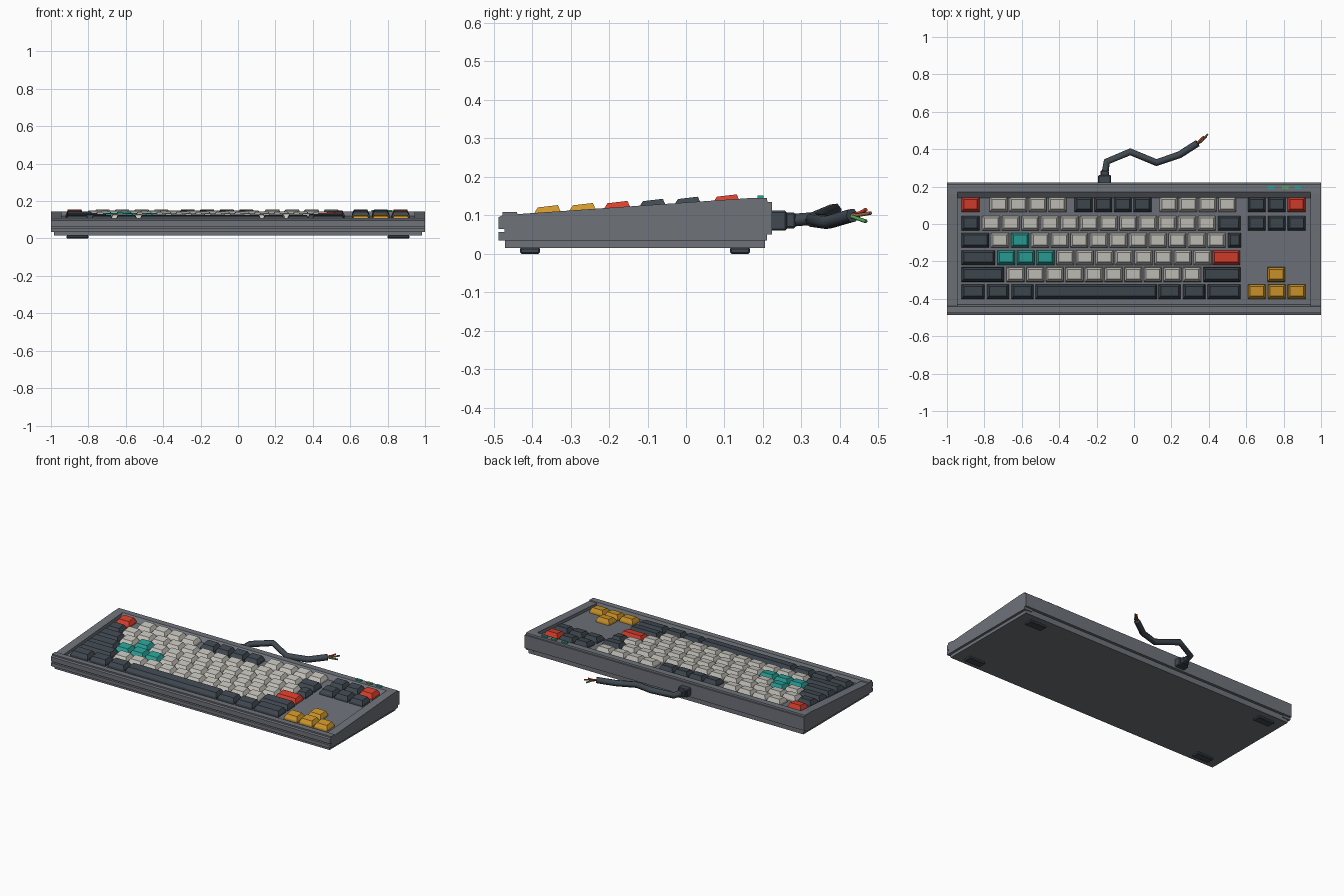
import bpy, bmesh
from mathutils import Vector

cube = bpy.data.objects.get("Cube")
if cube:
    bpy.data.objects.remove(cube)


def material(name, code):
    def lin(i):
        c = int(code[i:i + 2], 16) / 255
        return c / 12.92 if c < 0.04 else ((c + 0.055) / 1.055) ** 2.4
    col = (lin(0), lin(2), lin(4), 1)
    m = bpy.data.materials.new(name)
    m.use_nodes = True
    m.diffuse_color = col
    m.node_tree.nodes["Principled BSDF"].inputs["Base Color"].default_value = col
    return m


GREY = material("case grey", "6E7279")
DARK = material("slate", "404951")
PALE = material("warm white", "C6C4BC")
RED = material("red", "D93F2E")
TEAL = material("teal", "2AA198")
AMBER = material("amber", "D0982B")
GREEN = material("green", "4FA85A")
COPPER = material("copper", "9A6A48")


def finish(name, bm, mat):
    bmesh.ops.recalc_face_normals(bm, faces=bm.faces)
    me = bpy.data.meshes.new(name)
    bm.to_mesh(me)
    bm.free()
    me.materials.append(mat)
    ob = bpy.data.objects.new(name, me)
    bpy.context.collection.objects.link(ob)
    return ob


def extrude_x(name, profile, x0, x1, mat):
    """Solid from a (y, z) outline swept along x."""
    bm = bmesh.new()
    face = bm.faces.new([bm.verts.new((x0, y, z)) for y, z in profile])
    ext = bmesh.ops.extrude_face_region(bm, geom=[face])["geom"]
    verts = [v for v in ext if isinstance(v, bmesh.types.BMVert)]
    bmesh.ops.translate(bm, verts=verts, vec=(x1 - x0, 0, 0))
    return finish(name, bm, mat)


def box(name, lo, hi, mat, bevel=0):
    outline = [(lo[1], lo[2]), (hi[1], lo[2]), (hi[1], hi[2]), (lo[1], hi[2])]
    ob = extrude_x(name, outline, lo[0], hi[0], mat)
    if bevel:
        ob.modifiers.new("bevel", "BEVEL").width = bevel
    return ob


def tube(name, points, radius, mat):
    cu = bpy.data.curves.new(name, "CURVE")
    cu.dimensions = "3D"
    cu.bevel_depth = radius
    cu.bevel_resolution = 1
    cu.use_fill_caps = True
    sp = cu.splines.new("POLY")
    sp.points.add(len(points) - 1)
    for p, co in zip(sp.points, points):
        p.co = (*co, 1)
    cu.materials.append(mat)
    ob = bpy.data.objects.new(name, cu)
    bpy.context.collection.objects.link(ob)


SLOPE = 0.06


def plate_z(y):
    return 0.09 + SLOPE * (y + 0.36)


# Case: lower tray, sloping key plate, side rails, front and back bars
box("lower_tray", (-0.985, -0.47, 0.015), (0.985, 0.205, 0.06), GREY)
extrude_x("key_plate", [(-0.46, 0.04), (0.2, 0.04), (0.2, plate_z(0.2)),
                        (-0.46, plate_z(-0.46))], -0.96, 0.96, GREY)
for side, s in (("left", 1), ("right", -1)):
    extrude_x(side + "_rail", [(-0.47, 0.035), (0.21, 0.035), (0.21, 0.1445),
                               (0.16, 0.1445), (-0.44, 0.103), (-0.47, 0.1)],
              s * 0.945, s, GREY)
extrude_x("front_bar", [(-0.44, 0.035), (-0.487, 0.035), (-0.487, 0.057),
                        (-0.472, 0.057), (-0.472, 0.065), (-0.487, 0.065),
                        (-0.487, 0.095), (-0.477, 0.1), (-0.477, 0.109),
                        (-0.44, 0.109), (-0.43, 0.085)], -1, 1, GREY)
extrude_x("back_bar", [(0.14, 0.05), (0.14, plate_z(0.14)), (0.17, 0.1445),
                       (0.21, 0.1445), (0.212, 0.135), (0.223, 0.135),
                       (0.223, 0.05)], -1, 1, GREY)

# Feet
for fx in (-0.858, 0.858):
    for fy in (-0.405, 0.14):
        box("foot", (fx - 0.058, fy - 0.026, 0), (fx + 0.058, fy + 0.026, 0.017),
            DARK, 0.004)

# Indicator lights
for lx, m in ((0.732, TEAL), (0.808, GREEN), (0.875, TEAL)):
    box("indicator_light", (lx - 0.018, 0.186, 0.14), (lx + 0.018, 0.202, 0.152), m)

# Keys
UNIT = 0.1048
LEFT = -0.922
DEPTH = 0.078


def key(name, u, width, y, mat):
    """Keycap: short skirt, then a taper to a top tilted toward the front."""
    x0 = LEFT + u * UNIT
    x1 = x0 + width * UNIT - 0.009
    y0, y1 = y - DEPTH / 2, y + DEPTH / 2
    bm = bmesh.new()
    rings = []
    for side, front, back, zf, zb in ((0, 0, 0, -0.002, -0.002),
                                      (0.001, 0.001, 0.001, 0.011, 0.011),
                                      (0.012, 0.015, 0.011, 0.032, 0.035)):
        ya, yb = y0 + front, y1 - back
        a, b = plate_z(ya) + zf, plate_z(yb) + zb
        rings.append([bm.verts.new(c) for c in
                      ((x0 + side, ya, a), (x1 - side, ya, a),
                       (x1 - side, yb, b), (x0 + side, yb, b))])
    for lo, hi in zip(rings, rings[1:]):
        for i in range(4):
            j = (i + 1) % 4
            bm.faces.new((lo[i], lo[j], hi[j], hi[i]))
    bm.faces.new(rings[-1])
    bm.faces.new(rings[0][::-1])
    finish(name, bm, mat)


# Each run: colour, first unit, key width, number of keys
ROWS = {
    "function": (0.104, [(RED, 0, 1, 1), (PALE, 1.43, 1, 4), (DARK, 5.77, 1, 4),
                         (PALE, 10.1, 1, 4), (DARK, 14.6, 1, 2), (RED, 16.63, 1, 1)]),
    "number": (0.003, [(DARK, 0, 1, 1), (PALE, 1.05, 1, 12), (DARK, 13.08, 1.25, 1),
                       (DARK, 14.6, 1, 3)]),
    "upper": (-0.088, [(DARK, 0, 1.5, 1), (PALE, 1.5, 1, 1), (TEAL, 2.53, 1, 1),
                       (PALE, 3.55, 1, 10), (DARK, 13.6, 0.75, 1)]),
    "home": (-0.18, [(DARK, 0, 1.8, 1), (TEAL, 1.82, 1, 3), (PALE, 4.83, 1, 8),
                     (RED, 12.8, 1.5, 1)]),
    "lower": (-0.27, [(DARK, 0, 2.25, 1), (PALE, 2.3, 1, 10), (DARK, 12.33, 2, 1),
                      (AMBER, 15.6, 1, 1)]),
    "bottom": (-0.361, [(DARK, 0, 1.27, 1), (DARK, 1.3, 1.2, 1), (DARK, 2.55, 1.2, 1),
                        (DARK, 3.77, 6.3, 1), (DARK, 10.05, 1.22, 1),
                        (DARK, 11.3, 1.22, 1), (DARK, 12.55, 1.77, 1),
                        (AMBER, 14.6, 1, 3)]),
}
for row, (y, runs) in ROWS.items():
    for mat, u, width, count in runs:
        for k in range(count):
            # neighbouring keys sit slightly over one unit apart on the right block
            step = 1.02 if u > 14 else 1.0
            key(row + "_row_key", u + k * step, width, y, mat)

# Cable with plug housing and strain relief
box("cable_socket", (-0.192, 0.215, 0.06), (-0.122, 0.262, 0.112), DARK, 0.005)
box("strain_relief", (-0.18, 0.255, 0.066), (-0.134, 0.285, 0.108), DARK, 0.005)
tube("cable", [(-0.157, 0.26, 0.086), (-0.145, 0.334, 0.092), (-0.02, 0.386, 0.113),
               (0.12, 0.328, 0.088), (0.243, 0.37, 0.082), (0.34, 0.432, 0.1)],
     0.019, DARK)

# Bare wires at the cable end
start = Vector((0.325, 0.422, 0.1))
for name, mid, tip, m in (
        ("red_wire", (0.355, 0.452, 0.106), (0.374, 0.468, 0.115), RED),
        ("copper_wire", (0.362, 0.446, 0.1), (0.394, 0.48, 0.106), COPPER),
        ("green_wire", (0.36, 0.44, 0.094), (0.388, 0.468, 0.084), GREEN)):
    tube(name, [start, mid, tip], 0.005, m)
